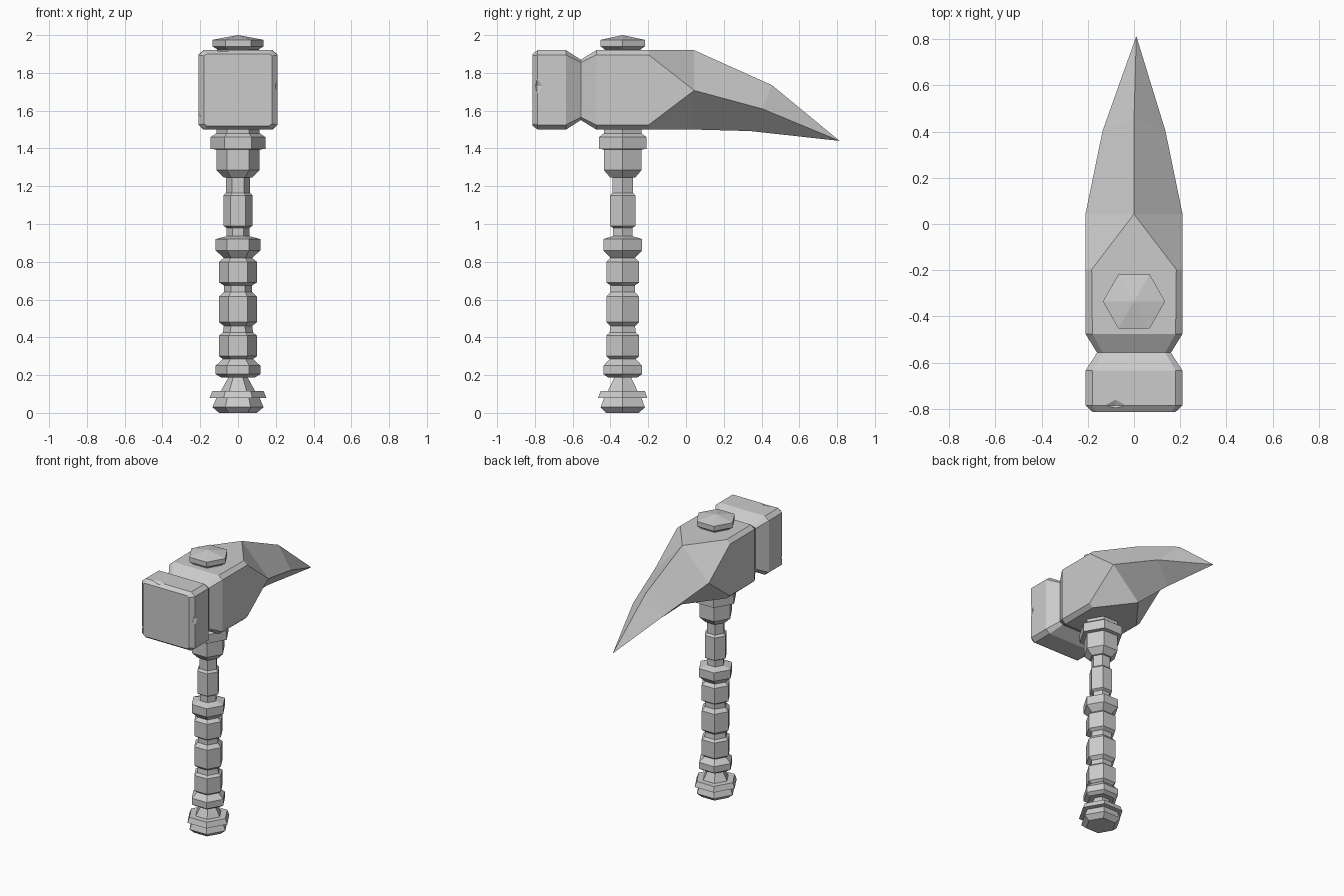
import bpy, bmesh, math

if "Cube" in bpy.data.objects:
    bpy.data.objects.remove(bpy.data.objects["Cube"])

HY = -0.335  # y of the handle axis


def finish(name, bm):
    bmesh.ops.remove_doubles(bm, verts=bm.verts, dist=0.0005)
    bmesh.ops.recalc_face_normals(bm, faces=bm.faces)
    me = bpy.data.meshes.new(name)
    bm.to_mesh(me)
    bm.free()
    ob = bpy.data.objects.new(name, me)
    bpy.context.collection.objects.link(ob)
    return ob


def loft(name, rings):
    """Skin a list of equal-length point rings and close both ends."""
    bm = bmesh.new()
    vs = [[bm.verts.new(p) for p in r] for r in rings]
    n = len(rings[0])
    for a, b in zip(vs, vs[1:]):
        for i in range(n):
            j = (i + 1) % n
            bm.faces.new((a[i], a[j], b[j], b[i]))
    bm.faces.new(vs[0])
    bm.faces.new(vs[-1])
    # merge collapsed corners and drop the leftover zero-area faces
    bmesh.ops.dissolve_degenerate(bm, dist=0.0005, edges=bm.edges)
    return finish(name, bm)


def hex_turned(name, profile):
    """Six-sided turned part from (radius, z) pairs."""
    return loft(name, [[(r * math.cos(i * math.pi / 3),
                         HY + r * math.sin(i * math.pi / 3), z)
                        for i in range(6)] for r, z in profile])


# Pommel: foot, flared skirt and tapering neck
hex_turned("pommel", [(.10, 0), (.135, .03), (.115, .078), (.15, .08),
                      (.135, .117), (.09, .117), (.05, .19), (.05, .2)])

# Grip: stacked rings and segments with narrow necks
hex_turned("grip", [
    (.09, .188), (.118, .205), (.118, .25), (.08, .285), (.1, .3), (.1, .41),
    (.08, .425), (.075, .46), (.1, .48), (.1, .615), (.075, .64), (.075, .675),
    (.1, .69), (.1, .80), (.075, .82), (.118, .86), (.118, .92), (.06, .936)])

# Shaft and collar under the head
hex_turned("shaft", [(.06, .93), (.06, .98), (.078, .99), (.078, 1.15),
                     (.063, 1.165), (.063, 1.25)])
hex_turned("collar", [(.075, 1.245), (.115, 1.285), (.115, 1.395), (.145, 1.397),
                      (.145, 1.46), (.115, 1.48), (.115, 1.51)])

# Cap on top of the head
hex_turned("cap", [(.11, 1.91), (.11, 1.925), (.135, 1.94), (.135, 1.975),
                   (0, 2.0)])


def section(y, tx, sx, zt, zs):
    """Chamfered rectangle about z = 1.71: top width tx, side width sx."""
    q = [(tx, zt), (sx, zs), (sx, -zs), (tx, -zt)]
    q += [(-x, z) for x, z in reversed(q)]
    return [(x, y, 1.71 + z) for x, z in q]


def diamond(top, side, bottom):
    """Four-point section stored as eight points; top/bottom are (y, z)."""
    t, b = (0, *top), (0, *bottom)
    s, m = side, (-side[0], *side[1:])
    return [t, s, s, b, b, m, m, t]


# Head: striking block, groove, body and curved pick
head = loft("head", [
    section(-.813, .165, .18, .19, .18),
    section(-.785, .18, .21, .21, .185),
    section(-.635, .18, .21, .21, .185),
    section(-.557, .135, .16, .16, .145),
    section(-.475, .18, .21, .21, .185),
    section(-.197, .183, .21, .21, .185),
    diamond((.043, 1.92), (.21, .043, 1.707), (.043, 1.50)),
    diamond((.455, 1.735), (.136, .403, 1.61), (.34, 1.492)),
    [(.01, .813, 1.44)] * 8])

# Battle nicks cut in the striking edges
for i, (loc, size) in enumerate([((.21, -.79, 1.73), (.016, .03, .045)),
                                 ((-.08, -.785, 1.92), (.045, .025, .014)),
                                 ((-.21, -.79, 1.57), (.012, .02, .04))]):
    bm = bmesh.new()
    bmesh.ops.create_uvsphere(bm, u_segments=4, v_segments=2, radius=1)
    for v in bm.verts:
        v.co = [c + s * k for c, s, k in zip(loc, size, v.co)]
    cutter = finish(f"nick_cutter_{i}", bm)
    cutter.hide_render = True
    cutter.hide_viewport = True
    mod = head.modifiers.new(f"nick_{i}", 'BOOLEAN')
    mod.operation = 'DIFFERENCE'
    mod.solver = 'EXACT'
    mod.object = cutter
